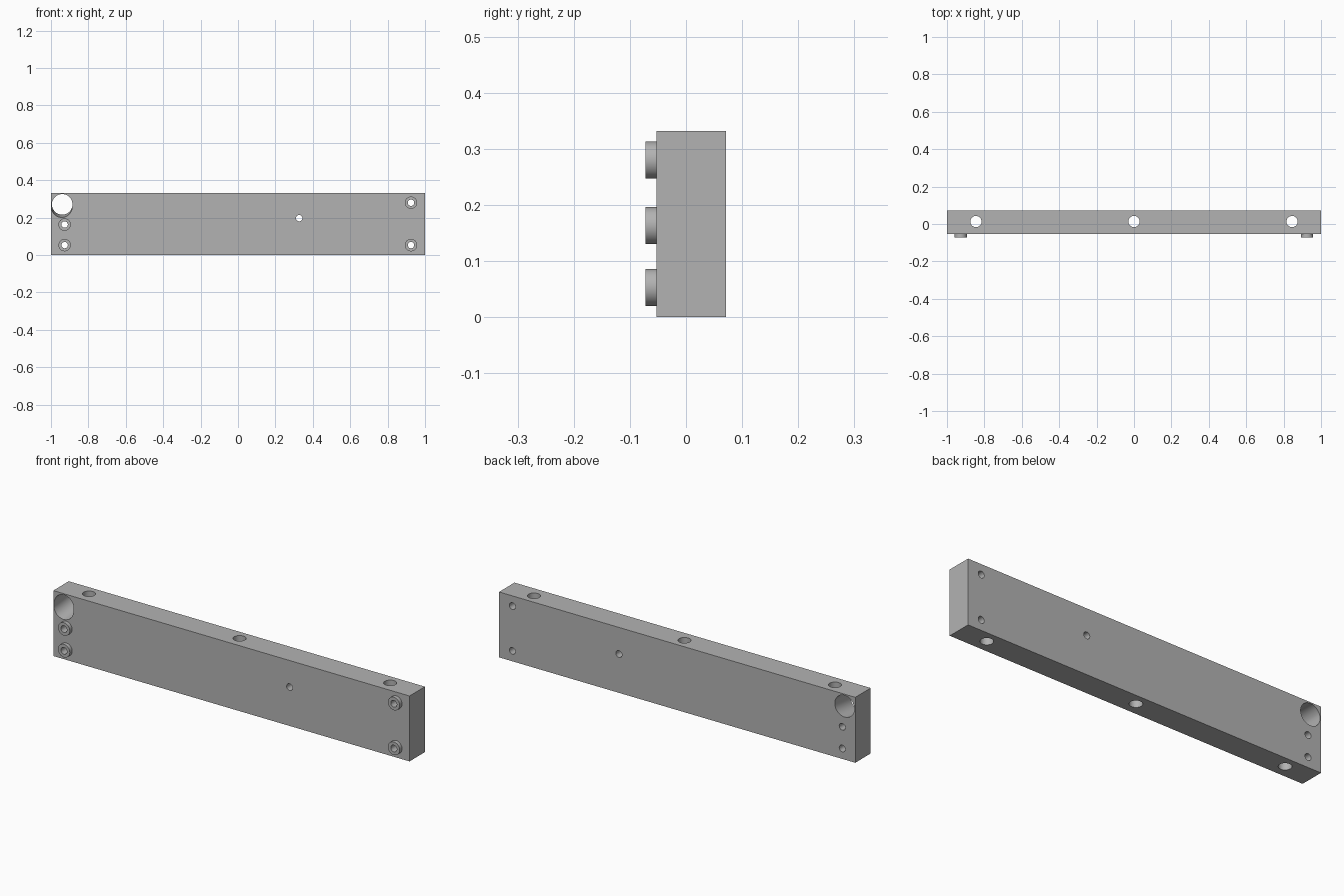
import bpy, bmesh, math
from mathutils import Vector

cube = bpy.data.objects.get("Cube")
if cube:
    bpy.data.objects.remove(cube, do_unlink=True)

grey = bpy.data.materials.new("plain grey")
grey.use_nodes = True
grey.diffuse_color = (0.45, 0.45, 0.45, 1)
grey.node_tree.nodes["Principled BSDF"].inputs["Base Color"].default_value = grey.diffuse_color

FRONT, BACK, HEIGHT = -0.053, 0.071, 0.332
BOSS_FRONT, BOSS_R, PIN_R = -0.072, 0.033, 0.017
BOSSES = {"lower_right_boss": (-0.927, 0.053), "upper_right_boss": (-0.927, 0.163),
          "lower_left_boss": (0.925, 0.053), "upper_left_boss": (0.925, 0.28)}


def ring(x, y, z, r, n=48):
    """Circle of points facing the front."""
    steps = [2 * math.pi * i / n for i in range(n)]
    return [Vector((x + r * math.cos(a), y, z + r * math.sin(a))) for a in steps]


def hull(name, points):
    bm = bmesh.new()
    for p in points:
        bm.verts.new(p)
    bmesh.ops.convex_hull(bm, input=bm.verts)
    bmesh.ops.dissolve_limit(bm, angle_limit=0.01, verts=bm.verts, edges=bm.edges)
    bmesh.ops.recalc_face_normals(bm, faces=bm.faces)
    mesh = bpy.data.meshes.new(name)
    bm.to_mesh(mesh)
    bm.free()
    mesh.materials.append(grey)
    obj = bpy.data.objects.new(name, mesh)
    bpy.context.collection.objects.link(obj)
    return obj


def rod(name, x, z, r, y0, y1):
    return hull(name, ring(x, y0, z, r) + ring(x, y1, z, r))


def cut(obj, cutters):
    """Bore the holes, then drop the cutters and smooth the walls."""
    bpy.ops.object.select_all(action="DESELECT")
    obj.select_set(True)
    bpy.context.view_layer.objects.active = obj
    for c in cutters:
        mod = obj.modifiers.new("bore", "BOOLEAN")
        mod.operation, mod.solver, mod.object = "DIFFERENCE", "EXACT", c
        bpy.ops.object.modifier_apply(modifier=mod.name)
        bpy.data.objects.remove(c, do_unlink=True)
    bpy.ops.object.shade_smooth_by_angle(angle=math.radians(30))


# Main bar
bar = hull("bar", [(x, y, z) for x in (-1, 1) for y in (FRONT, BACK) for z in (0, HEIGHT)])

# Pin holes running front to back
holes = [rod("pin_cutter", x, z, PIN_R, -0.1, 0.1)
         for x, z in [*BOSSES.values(), (0.327, 0.197)]]

# Large bore, widened downwards at the front
holes.append(hull("bore_cutter", ring(-0.94, -0.054, 0.271, 0.055)
                  + ring(-0.942, -0.054, 0.256, 0.055) + ring(-0.94, 0.072, 0.271, 0.055)))

# Vertical bolt holes
for x in (-0.845, 0, 0.845):
    bolt = rod("bolt_cutter", 0, 0, 0.03, -0.5, 0.5)
    bolt.rotation_euler.x = math.pi / 2
    bolt.location = (x, 0.013, HEIGHT / 2)
    holes.append(bolt)
bpy.context.view_layer.update()
cut(bar, holes)

# Hollow bosses on the front
for name, (x, z) in BOSSES.items():
    boss = rod(name, x, z, BOSS_R, BOSS_FRONT, FRONT)
    cut(boss, [rod("pin_cutter", x, z, PIN_R, -0.1, 0.1)])
